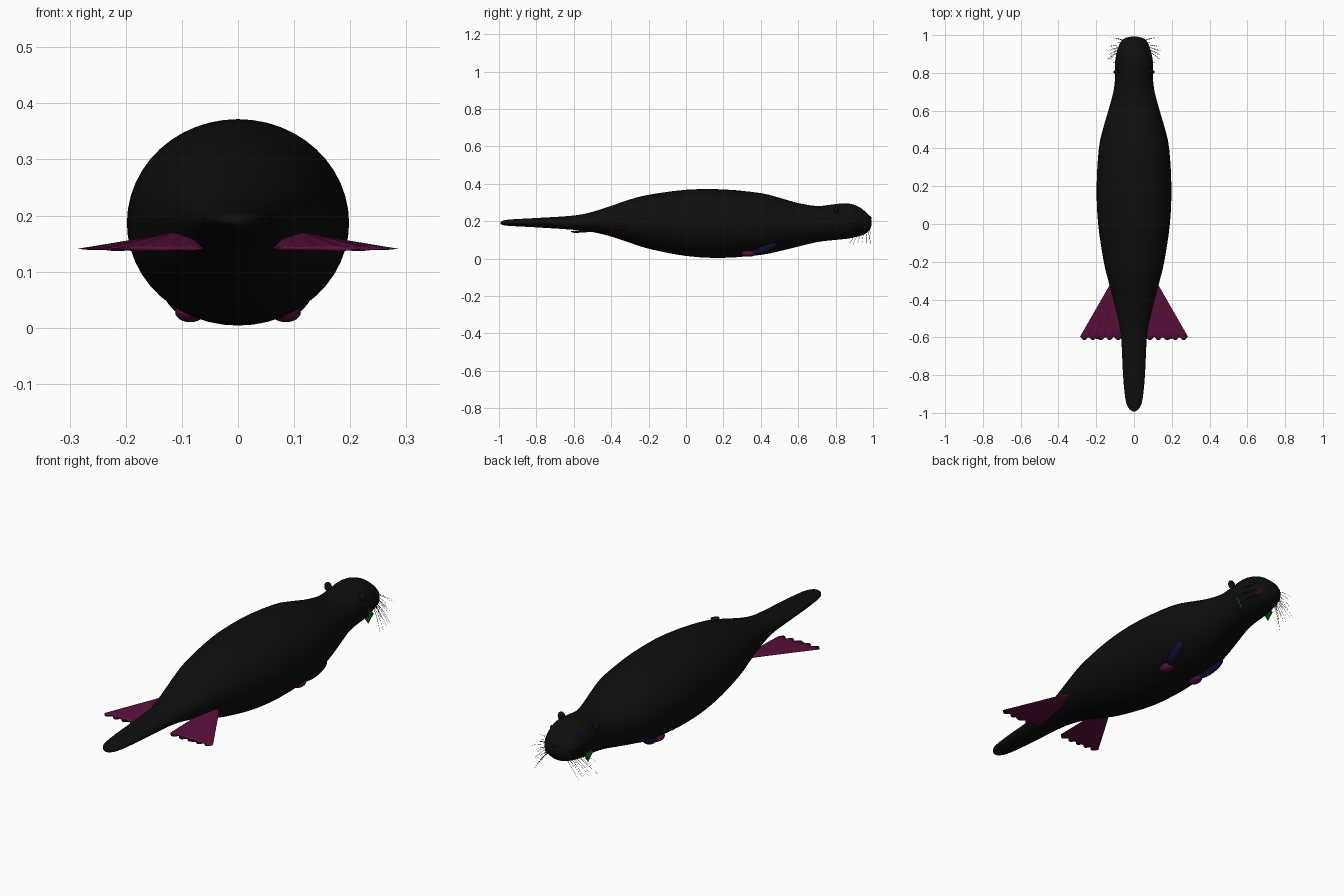
import bpy, bmesh, math, random
from mathutils import Vector

random.seed(4)
cube = bpy.data.objects.get("Cube")
if cube:
    bpy.data.objects.remove(cube)


def make_material(name, rgb):
    mat = bpy.data.materials.new(name)
    mat.use_nodes = True
    mat.diffuse_color = (*rgb, 1)
    node = mat.node_tree.nodes["Principled BSDF"]
    node.inputs["Base Color"].default_value = (*rgb, 1)
    node.inputs["Roughness"].default_value = 0.8
    return mat


fur = make_material("black fur", (.0045, .0045, .0045))
pink = make_material("magenta skin", (.1, .005, .045))
muzzle = make_material("dark red muzzle", (.035, .003, .015))
blue = make_material("dark blue", (.005, .005, .035))
green = make_material("dark green", (.004, .07, .004))


def finish(bm, name, mat, smooth=True):
    bmesh.ops.recalc_face_normals(bm, faces=bm.faces)
    mesh = bpy.data.meshes.new(name)
    bm.to_mesh(mesh)
    bm.free()
    mesh.materials.append(mat)
    if smooth:
        mesh.shade_smooth()
    obj = bpy.data.objects.new(name, mesh)
    bpy.context.collection.objects.link(obj)
    return obj


def loft(name, rings, mat):
    """Skin closed rings of points and cap both ends."""
    bm = bmesh.new()
    loops = [[bm.verts.new(p) for p in ring] for ring in rings]
    n = len(loops[0])
    for a, b in zip(loops, loops[1:]):
        for i in range(n):
            j = (i + 1) % n
            bm.faces.new((a[i], a[j], b[j], b[i]))
    bm.faces.new(loops[0])
    bm.faces.new(loops[-1])
    return finish(bm, name, mat)


def ball(name, centre, size, mat, direction=None):
    """Ellipsoid whose local z axis may follow a direction."""
    bm = bmesh.new()
    bmesh.ops.create_uvsphere(bm, u_segments=20, v_segments=12, radius=1)
    bmesh.ops.scale(bm, vec=size, verts=bm.verts)
    obj = finish(bm, name, mat)
    obj.location = centre
    if direction:
        obj.rotation_euler = Vector(direction).to_track_quat('Z', 'Y').to_euler()
    return obj


def spline(points, steps):
    """Smooth interpolation through the control stations."""
    result = []
    for i in range(len(points) - 1):
        p0, p1 = points[max(i - 1, 0)], points[i]
        p2, p3 = points[i + 1], points[min(i + 2, len(points) - 1)]
        for s in range(steps):
            t = s / steps
            result.append([b + .5 * t * (c - a + t * (2*a - 5*b + 4*c - d + t * (3*(b - c) + d - a)))
                           for a, b, c, d in zip(p0, p1, p2, p3)])
    return result + [points[-1]]


# Body, head and tail in one skin: y, half width, bottom, top
stations = [
    (-.992, .008, .185, .195), (-.975, .028, .178, .204), (-.93, .045, .174, .21),
    (-.8, .058, .167, .217), (-.6, .068, .154, .23), (-.5, .085, .142, .25),
    (-.4, .11, .118, .282), (-.3, .136, .085, .316), (-.2, .16, .053, .341),
    (0, .19, .014, .368), (.2, .198, .004, .37), (.4, .186, .02, .35),
    (.5, .165, .04, .325), (.6, .136, .064, .297), (.7, .109, .088, .281),
    (.78, .1, .098, .289), (.86, .1, .106, .296), (.92, .088, .118, .279),
    (.96, .072, .133, .25), (.983, .05, .155, .226), (.992, .015, .18, .2)]
rings = []
for y, width, low, high in spline(stations, 3):
    ring = []
    for k in range(48):
        a = math.tau * k / 48
        ring.append((width * math.cos(a), y, (low + high) / 2 + (high - low) / 2 * math.sin(a)))
    rings.append(ring)
loft("body", rings, fur)


def flipper(name, side):
    """Flat fan with five rounded toes on its trailing edge."""
    rings = []
    for s in range(13):
        v = s / 12
        ring = []
        for k in range(80):
            a = math.tau * k / 80
            u = .5 - .5 * math.cos(a)
            x = (.085 + .045 * u) * (1 - v) + (.062 + .223 * u) * v
            toe = abs(math.sin(5 * math.pi * u))
            y = -.325 - v * (.27 + .02 * toe * v)
            thick = (.013 - .007 * v) * (.6 + .4 * toe * v) * (1.2 - .6 * u)
            ring.append((side * x, y, .165 - .024 * v + thick * math.sin(a)))
        rings.append(ring)
    loft(name, rings, pink)


def cheek_plate(name, side):
    """Thin upright plate under the cheek."""
    bm = bmesh.new()
    outline = [(.05, .15), (.07, .19), (.112, .165), (.085, .11)]
    front = bm.faces.new([bm.verts.new((side * x, .855, z)) for x, z in outline])
    extruded = bmesh.ops.extrude_face_region(bm, geom=[front])
    moved = [v for v in extruded["geom"] if isinstance(v, bmesh.types.BMVert)]
    bmesh.ops.translate(bm, vec=(0, .003, 0), verts=moved)
    finish(bm, name, green, smooth=False)


def whiskers(name, side):
    """Tapered bristles fanning out and down from the muzzle."""
    curve = bpy.data.curves.new(name, 'CURVE')
    curve.dimensions = '3D'
    curve.bevel_depth = .0011
    curve.bevel_resolution = 0
    for i in range(18):
        row, column = divmod(i, 6)
        start = Vector((side * (.05 + .004 * column), .968 - .01 * column, .155 + .022 * row))
        reach = Vector((side * random.uniform(.05, .08), .03 - .013 * column,
                        -.055 + .03 * row + random.uniform(-.01, .01)))
        line = curve.splines.new('POLY')
        line.points.add(4)
        for k, point in enumerate(line.points):
            t = k / 4
            droop = Vector((0, -.012, -.018)) * t * t
            point.co = (*(start + reach * t + droop), 1)
            point.radius = 1 - .7 * t
    curve.materials.append(fur)
    bpy.context.collection.objects.link(bpy.data.objects.new(name, curve))


# Paired parts
for side, label in ((1, "left"), (-1, "right")):
    flipper(label + "_hind_flipper", side)
    # Folded forelimb along the chest
    ball(label + "_forelimb", (side * .105, .42, .058), (.024, .026, .075), blue,
         (side * .035, .13, .05))
    ball(label + "_forepaw", (side * .085, .335, .028), (.027, .04, .018), pink)
    # Head details
    ball(label + "_ear", (side * .09, .805, .258), (.019, .011, .022), fur)
    ball(label + "_eye", (side * .068, .905, .25), (.01, .011, .011), blue)
    ball(label + "_muzzle_pad", (side * .045, .948, .172), (.026, .03, .024), muzzle)
    cheek_plate(label + "_cheek_plate", side)
    whiskers(label + "_whiskers", side)

ball("nose", (0, .978, .215), (.022, .014, .014), fur)
